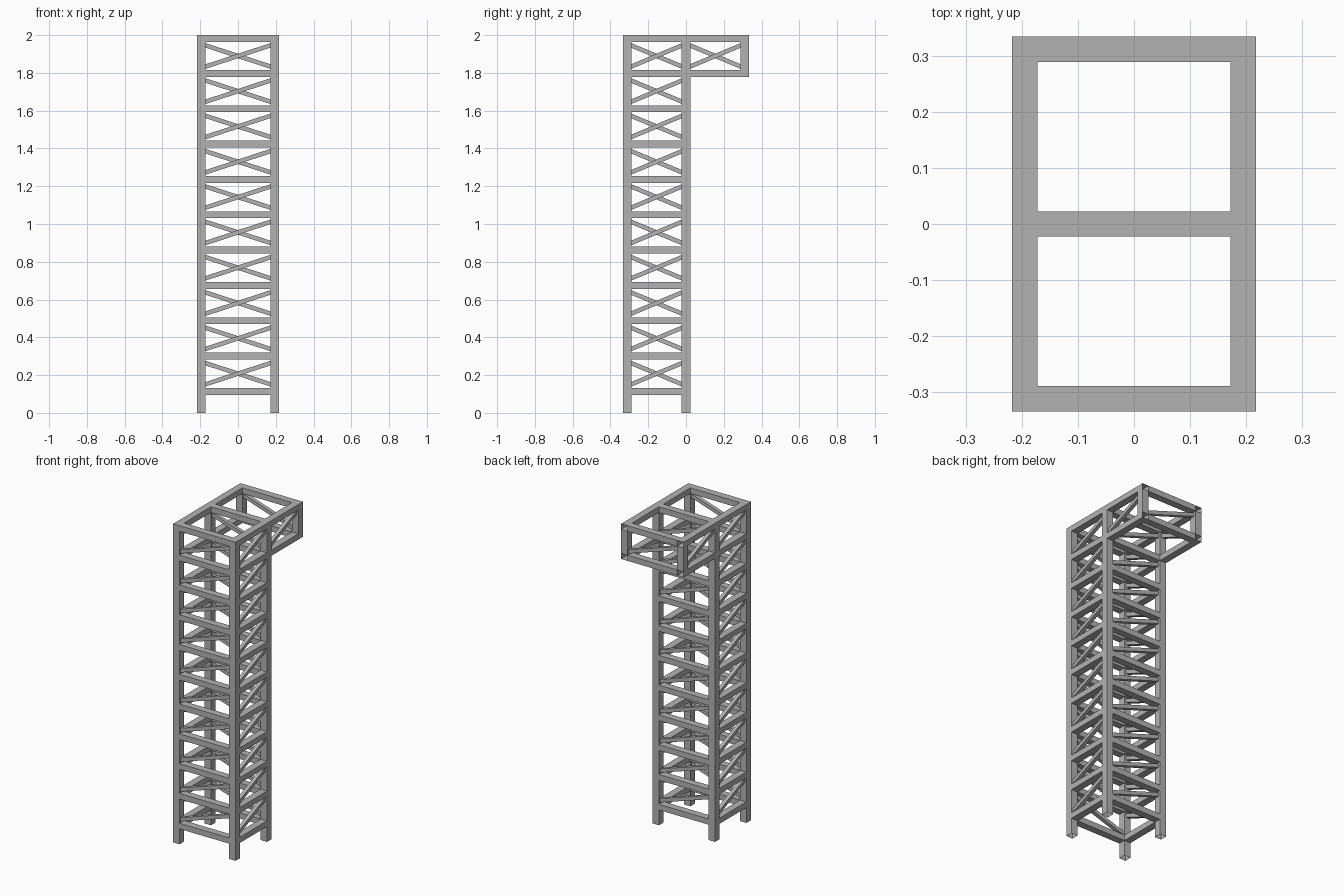
import bpy
from mathutils import Vector

if "Cube" in bpy.data.objects:
    bpy.data.objects.remove(bpy.data.objects["Cube"])

W = 0.045              # post and rung width
H = 0.036              # rung height
D = 0.023              # brace thickness
X, Y = 0.1945, 0.3115  # post centre lines
STEP = 0.187
LEVELS = [0.114 + STEP * i for i in range(10)] + [2 - H / 2]
# First two faces are the start and end caps
FACES = [(0, 3, 2, 1), (4, 5, 6, 7), (0, 1, 5, 4),
         (1, 2, 6, 5), (2, 3, 7, 6), (3, 0, 4, 7)]

steel = bpy.data.materials.new("dark_steel")
steel.diffuse_color = (0.45, 0.45, 0.45, 1)
steel.use_nodes = True
steel.node_tree.nodes["Principled BSDF"].inputs["Base Color"].default_value = steel.diffuse_color


def beam(name, a, b, width, height, open_ends=()):
    """Rectangular bar from a to b; open_ends lists caps (0 start, 1 end) left off."""
    a, b = Vector(a), Vector(b)
    d = (b - a).normalized()
    side = d.cross(Vector((0, 0, 1)))
    if side.length < 1e-4:
        side = Vector((1, 0, 0))
    side.normalize()
    up = side.cross(d)
    verts = [p + side * sx * width / 2 + up * sy * height / 2
             for p in (a, b)
             for sx, sy in ((-1, -1), (1, -1), (1, 1), (-1, 1))]
    mesh = bpy.data.meshes.new(name)
    mesh.from_pydata(verts, [], [f for i, f in enumerate(FACES) if i not in open_ends])
    mesh.materials.append(steel)
    mesh.update()
    obj = bpy.data.objects.new(name, mesh)
    bpy.context.collection.objects.link(obj)


def panel(name, a, b, levels, rungs=True):
    """Rungs plus one rising brace per bay; a is the left post seen from outside."""
    a, b = Vector((*a, 0)), Vector((*b, 0))
    d = (b - a).normalized()
    r0, r1 = a + d * W / 2, b - d * W / 2
    if rungs:
        for z in levels:
            up = Vector((0, 0, z))
            beam(name + "_rung", r0 + up, r1 + up, W, H)
    for lo, hi in zip(levels, levels[1:]):
        c = Vector((0, 0, (lo + hi) / 2))
        rise = Vector((0, 0, 0.058))
        beam(name + "_brace", r0 - d * 0.006 + c - rise,
             r1 + d * 0.006 + c + rise, D, D)


# Tower posts, hollow at the foot
tower = [(-X, -Y), (X, -Y), (X, 0), (-X, 0)]
for x, y in tower:
    beam("tower_post", (x, y, 0), (x, y, 2), W, W, open_ends=(0,))

# Tower lattice sides
for i, side in enumerate(("front", "right", "back", "left")):
    panel("tower_" + side, tower[i], tower[(i + 1) % 4], LEVELS)

# Overhanging arm: posts stand between side rails with hollow ends
low, high = LEVELS[-2:]
for x in (-X, X):
    beam("arm_post", (x, Y, low + H / 2), (x, Y, high - H / 2), W, W)
    for z in (low, high):
        beam("arm_side_rail", (x, W / 2, z), (x, Y + W / 2, z), W, H, open_ends=(1,))
arm = [(X, 0), (X, Y), (-X, Y), (-X, 0)]
for i, side in enumerate(("right", "back", "left")):
    panel("arm_" + side, arm[i], arm[i + 1], LEVELS[-2:], rungs=side == "back")
